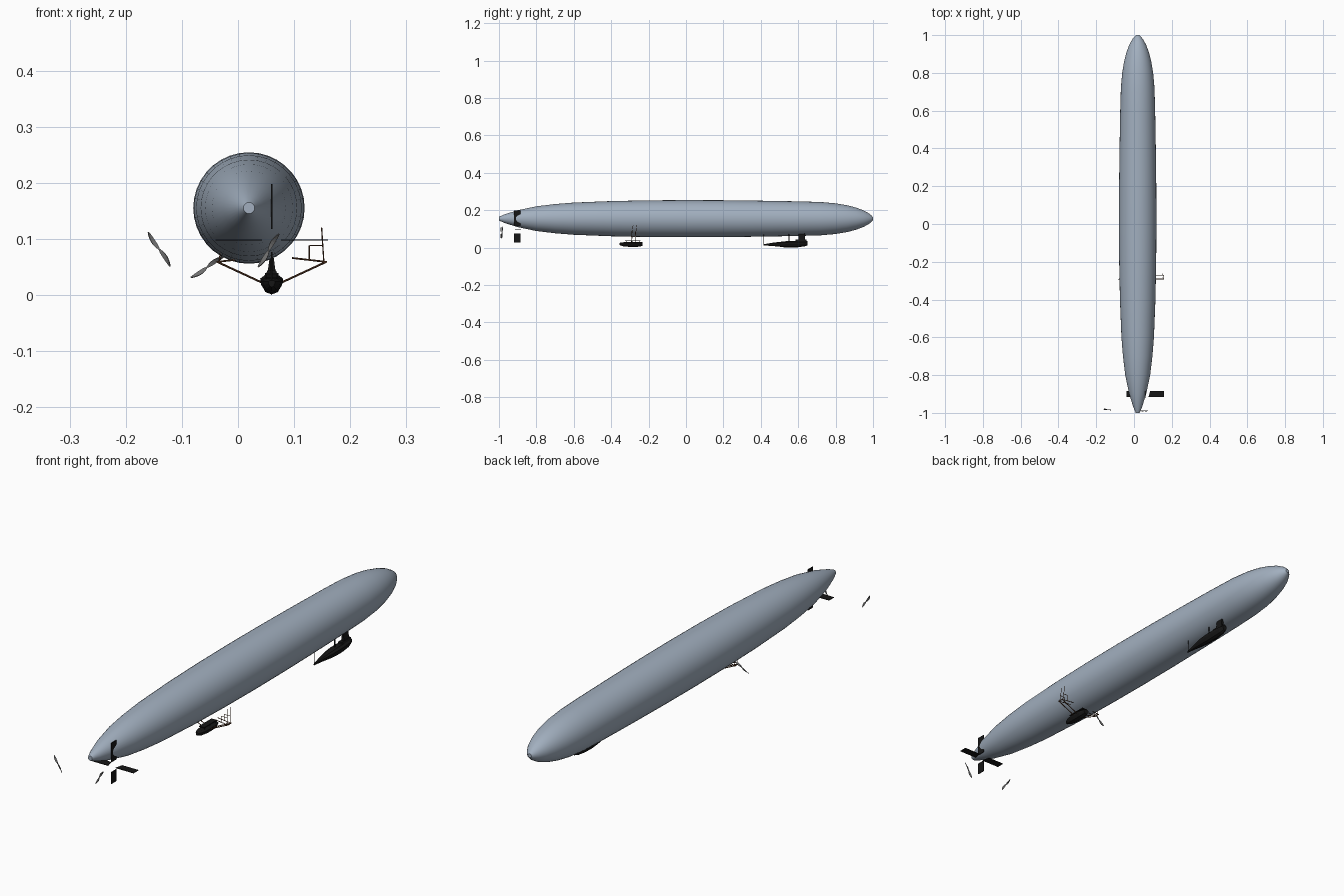
import bpy, bmesh, math
from mathutils import Vector, Matrix

cube = bpy.data.objects.get("Cube")
if cube:
    bpy.data.objects.remove(cube)


def material(name, color):
    m = bpy.data.materials.new(name)
    m.use_nodes = True
    m.diffuse_color = (*color, 1)
    m.node_tree.nodes["Principled BSDF"].inputs["Base Color"].default_value = (*color, 1)
    return m


SILVER = material("silver_fabric", (0.36, 0.43, 0.52))
BLACK = material("black_paint", (0.008, 0.008, 0.008))
BROWN = material("brown_wood", (0.09, 0.035, 0.015))
GREY = material("grey_metal", (0.16, 0.16, 0.16))
AXIS = 0.06  # centre line of the cars and fins


def finish(name, bm, mat, smooth=False):
    bmesh.ops.recalc_face_normals(bm, faces=bm.faces)
    me = bpy.data.meshes.new(name)
    bm.to_mesh(me)
    bm.free()
    me.materials.append(mat)
    ob = bpy.data.objects.new(name, me)
    bpy.context.collection.objects.link(ob)
    if smooth:
        bpy.ops.object.select_all(action='DESELECT')
        ob.select_set(True)
        bpy.context.view_layer.objects.active = ob
        bpy.ops.object.shade_smooth_by_angle(angle=math.radians(35))
    return ob


def loft(name, rings, mat, smooth=False):
    """Skin a list of equal closed rings and cap both ends."""
    bm = bmesh.new()
    vs = [[bm.verts.new(p) for p in ring] for ring in rings]
    n = len(vs[0])
    for a, b in zip(vs, vs[1:]):
        for i in range(n):
            j = (i + 1) % n
            bm.faces.new((a[i], a[j], b[j], b[i]))
    bm.faces.new(vs[0])
    bm.faces.new(vs[-1])
    return finish(name, bm, mat, smooth)


def box(name, lo, hi, mat, taper=1.0):
    """Box between two corners; the top can be narrowed across x."""
    cx = (lo[0] + hi[0]) / 2
    rings = []
    for z, t in ((lo[2], 1.0), (hi[2], taper)):
        w = (hi[0] - lo[0]) / 2 * t
        rings.append([(cx - w, lo[1], z), (cx + w, lo[1], z),
                      (cx + w, hi[1], z), (cx - w, hi[1], z)])
    return loft(name, rings, mat)


def strut(name, a, b, r, mat):
    a, b = Vector(a), Vector(b)
    d = b - a
    bm = bmesh.new()
    bmesh.ops.create_cone(bm, cap_ends=True, segments=6, radius1=r, radius2=r, depth=d.length,
                          matrix=Matrix.Translation((a + b) / 2)
                          @ d.to_track_quat('Z', 'Y').to_matrix().to_4x4())
    return finish(name, bm, mat)


def propeller(name, a, b, mat):
    """Thin twisted two-bladed airscrew lying between two tips."""
    a, b = Vector(a), Vector(b)
    along = (b - a).normalized()
    side = along.cross(Vector((0, 1, 0))).normalized()
    rings = []
    for i in range(13):
        t = i / 6 - 1
        w = 0.0012 + 0.0028 * math.sin(math.pi * abs(t)) ** 0.7 if abs(t) < 1 else 0.001
        turn = Matrix.Rotation(math.radians(55) * t, 3, along)
        u, v = turn @ side * w, turn @ Vector((0, 1, 0)) * 0.0009
        c = a.lerp(b, i / 12) + side * 0.0015 * math.sin(math.pi * t)
        rings.append([c + u + v, c - u + v, c - u - v, c + u - v])
    return loft(name, rings, mat)


# Hull: pointed tail at -y, blunt nose at +y
profile = [(-1, .010), (-.97, .023), (-.9, .045), (-.8, .066), (-.7, .078), (-.6, .086),
           (-.4, .094), (-.2, .098), (0, .0993), (.2, .0985), (.4, .096), (.6, .0925),
           (.72, .089), (.8, .082), (.86, .072), (.91, .059), (.95, .044), (.98, .027),
           (.994, .015), (1, .008)]
hull_rings = [[(0.0195 + r * math.cos(k * math.tau / 36), y, 0.155 + r * math.sin(k * math.tau / 36))
               for k in range(36)] for y, r in profile]
loft("hull", hull_rings, SILVER, True)

# Tail fins
for label, z0, z1 in (("upper", 0.118, 0.198), ("lower", 0.028, 0.077)):
    box(label + "_tail_fin", (AXIS - .0013, -.92, z0), (AXIS + .0013, -.885, z1), BLACK)
for label, s in (("left", 1), ("right", -1)):
    rings = [[(AXIS + s * x, y, z) for x, y in ((.017, -.915), (.1, -.915), (.1, -.883), (.026, -.883))]
             for z in (.0968, .0992)]
    loft(label + "_tail_fin", rings, BLACK)

# Car section: half widths and heights, mirrored across the centre line
half = [(0.0, 0.0), (.55, .12), (.9, .5), (1.0, .8), (.55, 1.0)]


def car(name, stations):
    rings = []
    for y, w, z0, z1 in stations:
        right = [(AXIS + w * a, y, z0 + (z1 - z0) * b) for a, b in half]
        left = [(AXIS - w * a, y, z0 + (z1 - z0) * b) for a, b in reversed(half[1:])]
        rings.append(right + left)
    loft(name, rings, BLACK)


# Rear car with canopy
car("rear_car", [(-.355, .006, .014, .026), (-.335, .016, .007, .029), (-.30, .0205, .004, .031),
                 (-.26, .0205, .004, .031), (-.233, .013, .009, .029)])
box("rear_car_roof", (AXIS - .012, -.325, .036), (AXIS + .012, -.243, .039), BLACK)
for y in (-.32, -.285, -.25):
    for s in (-1, 1):
        strut("rear_car_post", (AXIS + s * .010, y, .028), (AXIS + s * .010, y, .038), .0013, BLACK)

# Front car with long tapered bow, cabin and masts
car("front_car", [(.414, .002, .012, .018), (.46, .010, .009, .026), (.51, .018, .004, .032),
                  (.55, .0205, .001, .036), (.59, .0205, .002, .036), (.63, .017, .006, .036),
                  (.65, .010, .012, .036)])
box("front_cabin", (AXIS - .011, .585, .034), (AXIS + .011, .645, .044), BLACK, .7)
box("front_car_pylon", (AXIS - .007, .602, .042), (AXIS + .007, .635, .075), BLACK, .35)
strut("bow_mast", (AXIS, .416, .014), (AXIS, .416, .075), .0012, BLACK)
strut("middle_mast", (AXIS, .55, .03), (AXIS, .55, .075), .0022, BLACK)
strut("keel_skid", (AXIS, .52, .0012), (AXIS, .60, .0012), .0012, BLACK)

# Outriggers beside the rear car
for label, s in (("left", 1), ("right", -1)):
    for y in (-.291, -.271):
        def at(x, z, dy=0.0):
            return (AXIS + s * x, y + dy, z)
        for part, a, b, r in (("arm", at(.015, .021), at(.097, .059), .0018),
                              ("bar", at(.036, .066), at(.097, .059), .0016),
                              ("inner_post", at(.067, .061), at(.067, .088), .0011),
                              ("cross_bar", at(.067, .088), at(.092, .088), .0011),
                              ("outer_post", at(.093, .059), at(.089, .12, .008), .0011)):
            strut(label + "_outrigger_" + part, a, b, r, BROWN)
    strut(label + "_outrigger_tie", (AXIS + s * .097, -.293, .059),
          (AXIS + s * .097, -.269, .059), .002, BROWN)

# Airscrews
propeller("right_tail_propeller", (-.16, -.980, .112), (-.121, -.985, .051), GREY)
propeller("left_tail_propeller", (.036, -.989, .050), (.073, -.989, .109), GREY)
propeller("outrigger_propeller", (-.084, -.293, .031), (-.026, -.285, .068), GREY)
